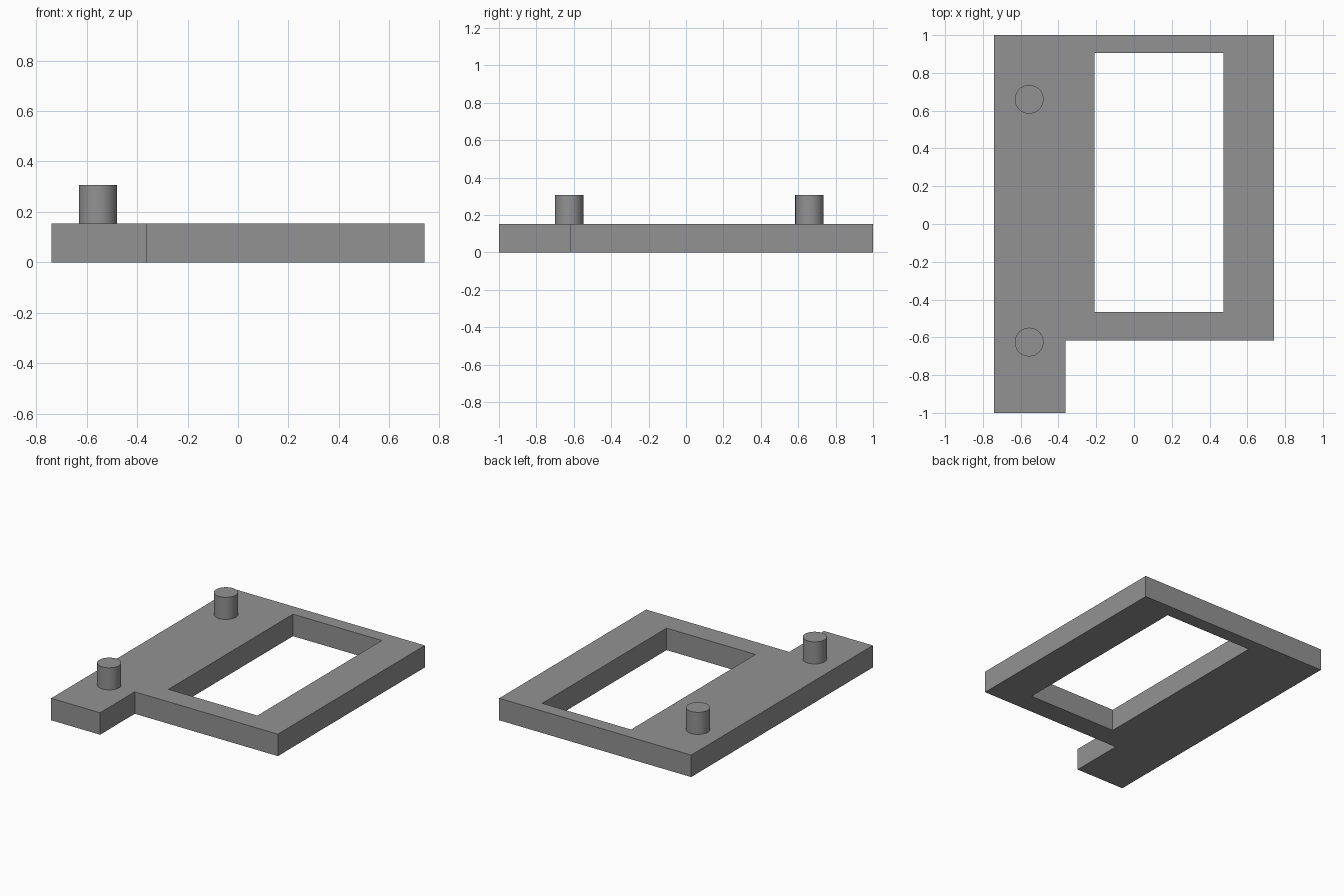
import bpy, bmesh

if "Cube" in bpy.data.objects:
    bpy.data.objects.remove(bpy.data.objects["Cube"])

THICK = 0.153
PEG_TOP = 0.307

grey = bpy.data.materials.new("mid_grey")
grey.diffuse_color = (0.29, 0.29, 0.29, 1)
grey.use_nodes = True
grey.node_tree.nodes["Principled BSDF"].inputs["Base Color"].default_value = grey.diffuse_color


def prism(name, outline, z0, z1):
    """Extrude a flat outline from z0 up to z1."""
    bm = bmesh.new()
    face = bm.faces.new([bm.verts.new((x, y, z0)) for x, y in outline])
    ext = bmesh.ops.extrude_face_region(bm, geom=[face])
    top = [v for v in ext["geom"] if isinstance(v, bmesh.types.BMVert)]
    bmesh.ops.translate(bm, verts=top, vec=(0, 0, z1 - z0))
    bmesh.ops.recalc_face_normals(bm, faces=bm.faces)
    mesh = bpy.data.meshes.new(name)
    bm.to_mesh(mesh)
    bm.free()
    mesh.materials.append(grey)
    obj = bpy.data.objects.new(name, mesh)
    bpy.context.collection.objects.link(obj)
    return obj


# Plate with a tab at the front left
plate = prism("plate", [(-0.74, -1), (-0.363, -1), (-0.363, -0.618), (0.74, -0.618),
                        (0.74, 1), (-0.74, 1)], 0, THICK)

# Rectangular window through the plate
cutter = prism("window_cutter", [(-0.21, -0.465), (0.475, -0.465),
                                 (0.475, 0.905), (-0.21, 0.905)], -0.1, THICK + 0.1)
cutter.hide_render = True
cutter.hide_viewport = True
cut = plate.modifiers.new("window", 'BOOLEAN')
cut.operation = 'DIFFERENCE'
cut.solver = 'EXACT'
cut.object = cutter

# Two round locating pegs, seated slightly into the plate
for name, y in (("front_peg", -0.625), ("back_peg", 0.66)):
    z0 = THICK - 0.01
    bpy.ops.mesh.primitive_cylinder_add(vertices=48, radius=0.076, depth=PEG_TOP - z0,
                                        location=(-0.555, y, (PEG_TOP + z0) / 2))
    peg = bpy.context.object
    peg.name = name
    peg.data.materials.append(grey)
    bpy.ops.object.shade_smooth_by_angle()
